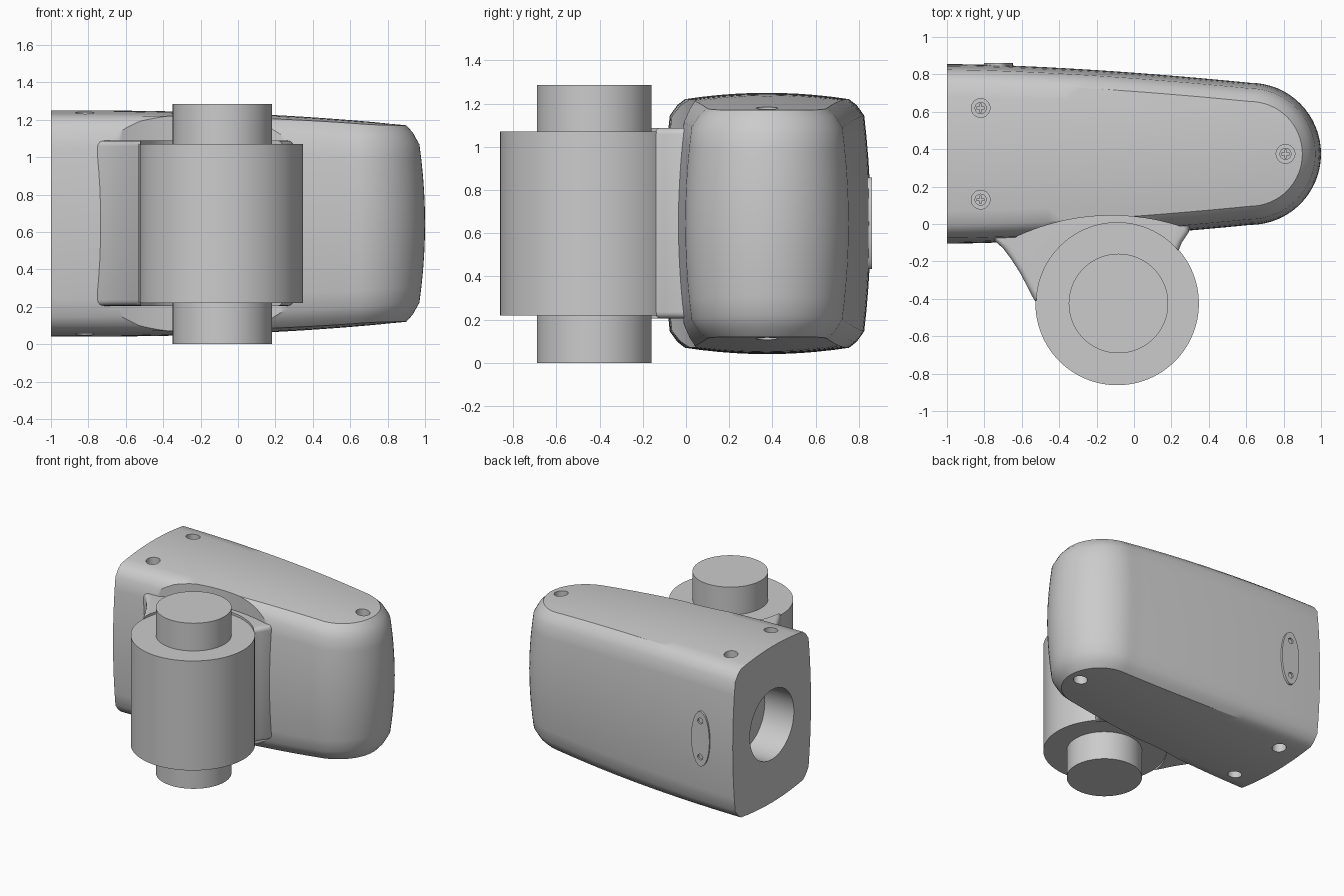
import bpy, bmesh, math
from mathutils import Matrix, Vector

if "Cube" in bpy.data.objects:
    bpy.data.objects.remove(bpy.data.objects["Cube"])

CY, CZ = 0.375, 0.645          # housing centre line
AX, AY = -0.09, -0.425         # pivot axis


def make(name, bm):
    bmesh.ops.remove_doubles(bm, verts=bm.verts, dist=1e-5)
    bmesh.ops.recalc_face_normals(bm, faces=bm.faces)
    me = bpy.data.meshes.new(name)
    bm.to_mesh(me)
    bm.free()
    ob = bpy.data.objects.new(name, me)
    bpy.context.collection.objects.link(ob)
    return ob


def cyl(name, p0, p1, r, seg=64):
    """Cylinder between two points."""
    a, b = Vector(p0), Vector(p1)
    d = b - a
    m = Matrix.Translation((a + b) / 2) @ d.to_track_quat('Z', 'Y').to_matrix().to_4x4()
    bm = bmesh.new()
    bmesh.ops.create_cone(bm, cap_ends=True, segments=seg, radius1=r, radius2=r,
                          depth=d.length, matrix=m)
    return make(name, bm)


def activate(ob):
    bpy.ops.object.select_all(action='DESELECT')
    ob.select_set(True)
    bpy.context.view_layer.objects.active = ob


def apply(ob, mod):
    activate(ob)
    bpy.ops.object.modifier_apply(modifier=mod.name)


def cut(ob, *cutters):
    for c in cutters:
        m = ob.modifiers.new("cut", 'BOOLEAN')
        m.operation, m.solver, m.object = 'DIFFERENCE', 'EXACT', c
        apply(ob, m)
        bpy.data.objects.remove(c)


def smooth(ob, angle=33):
    activate(ob)
    bpy.ops.object.shade_smooth_by_angle(angle=math.radians(angle))


# --- Housing: inset rings that follow the plan outline, bulged sides, arched top
def half_width(x):
    return 0.48 - 0.1 * (max(x + 1, 0) / 1.62) ** 1.6


def top_z(x, y):
    return 0.605 - 0.08 * (max(x + 1, 0) / 1.9) ** 2.5 - 0.028 * ((y - CY) / 0.37) ** 2


def station(i, d, g=1.0):
    """Point i of the outline, inset by d and scaled by g to the centre line."""
    if i <= NS or i >= NS + NA:
        side = -1 if i <= NS else 1
        k = i if i <= NS else 2 * NS + NA - i
        x = -1 + 1.62 * k / NS
        return x, CY + side * (half_width(x) - d) * g
    a = -math.pi / 2 + math.pi * (i - NS) / NA
    return 0.62 + (0.38 - d) * g * math.cos(a), CY + (0.38 - d) * g * math.sin(a)


NS, NA = 18, 32
TOT = 2 * NS + NA + 1
INSET = 0.1
bm = bmesh.new()
half = []
for f in (0, .2, .4, .6, .8, 1):                      # bulged wall
    ring = []
    for i in range(TOT):
        x, y = station(i, 0.03 * f * f)
        ring.append((x, y, f * (0.50 - 0.08 * ((x + 1) / 2) ** 2)))
    half.append(ring)
wall = half[-1]
for f in (.5, 1):                                     # soft chamfer
    ring = []
    for i in range(TOT):
        x, y = station(i, 0.03 + (INSET - 0.03) * f)
        if f < 1:
            xe, ye = station(i, INSET)
            z = wall[i][2] * 0.44 + top_z(xe, ye) * 0.56 + 0.006
        else:
            z = top_z(x, y)
        ring.append((x, y, z))
    half.append(ring)
for g in (.8, .6, .4, .2, 0):                         # arched top
    ring = []
    for i in range(TOT):
        x, y = station(i, INSET, g)
        ring.append((x, y, top_z(x, y)))
    half.append(ring)
rings = [[(x, y, -z) for x, y, z in r] for r in half[:0:-1]] + half
vs = [[bm.verts.new((x, y, CZ + z)) for x, y, z in r] for r in rings]
for a, b in zip(vs, vs[1:]):
    for i in range(TOT - 1):
        bm.faces.new((a[i], a[i + 1], b[i + 1], b[i]))
bmesh.ops.remove_doubles(bm, verts=bm.verts, dist=1e-5)
bmesh.ops.dissolve_degenerate(bm, edges=bm.edges, dist=1e-5)
bmesh.ops.holes_fill(bm, edges=[e for e in bm.edges if e.is_boundary], sides=0)
housing = make("housing", bm)

# Bore in the flat end, clearance pockets above and below the web
cut(housing, cyl("bore", (-1.2, CY, CZ), (-0.75, CY, CZ), 0.27),
    cyl("pocket_top", (-0.12, -1.155, 1.06), (-0.12, -1.155, 1.6), 1.2, 192),
    cyl("pocket_bottom", (-0.12, -1.155, -0.3), (-0.12, -1.155, 0.23), 1.2, 192))

# --- Screw recesses and cross-slotted screws, top and bottom
head = cyl("screw", (0, 0, -0.02), (0, 0, 0.02), 0.032, 32)
for w, l in ((0.01, 0.042), (0.042, 0.01)):
    b = bmesh.new()
    bmesh.ops.create_cube(b, size=1, matrix=Matrix.Translation((0, 0, 0.02)) @ Matrix.Diagonal((w, l, 0.024, 1)))
    cut(head, make("slot", b))
smooth(head)
for x, y in ((-0.82, 0.62), (-0.82, 0.13), (0.81, 0.375)):
    for s in (1, -1):
        h = top_z(x, y)
        cut(housing, cyl("recess", (x, y, CZ + s * (h - 0.07)), (x, y, CZ + s * (h + 0.1)), 0.05, 40))
        ob = bpy.data.objects.new("screw", head.data)
        ob.location = (x, y, CZ + s * (h - 0.07))
        ob.rotation_euler.x = 0 if s > 0 else math.pi
        bpy.context.collection.objects.link(ob)
bpy.data.objects.remove(head)
smooth(housing)

# --- Oval cover plate on the back with two holes
plate = cyl("cover_plate", (-0.725, 0.82, CZ), (-0.725, 0.861, CZ), 1)
for v in plate.data.vertices:
    v.co.x = -0.725 + (v.co.x + 0.725) * 0.078
    v.co.z = CZ + (v.co.z - CZ) * 0.212
for s in (-1, 1):
    cut(plate, cyl("hole", (-0.725, 0.835, CZ + s * 0.14), (-0.725, 0.9, CZ + s * 0.14), 0.022, 24))
smooth(plate)

# --- Pivot barrel and pin
smooth(cyl("barrel", (AX, AY, 0.22), (AX, AY, 1.07), 0.437, 96))
smooth(cyl("pin", (-0.083, AY, 0), (-0.083, AY, 1.285), 0.266, 96))

# --- Web joining barrel to housing, with rounded rims
outline = [(-0.75, -0.085), (-0.70, -0.13), (-0.655, -0.19), (-0.61, -0.26), (-0.57, -0.335),
           (-0.532, -0.41), (-0.40, -0.43), (0.18, -0.40), (0.235, -0.15), (0.255, -0.10),
           (0.295, -0.04), (0.30, 0.12), (-0.68, 0.12)]
bm = bmesh.new()
face = bm.faces.new([bm.verts.new((x, y, 0.205)) for x, y in outline])
up = bmesh.ops.extrude_face_region(bm, geom=[face])["geom"]
bmesh.ops.translate(bm, vec=(0, 0, 0.883), verts=[g for g in up if isinstance(g, bmesh.types.BMVert)])
rims = [e for e in bm.edges if abs(e.verts[0].co.z - e.verts[1].co.z) < 1e-4]
bmesh.ops.bevel(bm, geom=rims, offset=0.03, segments=4, profile=0.5, affect='EDGES')
web = make("web", bm)
cut(web, cyl("barrel_seat", (AX, AY, 0), (AX, AY, 1.4), 0.432, 96))
smooth(web)
